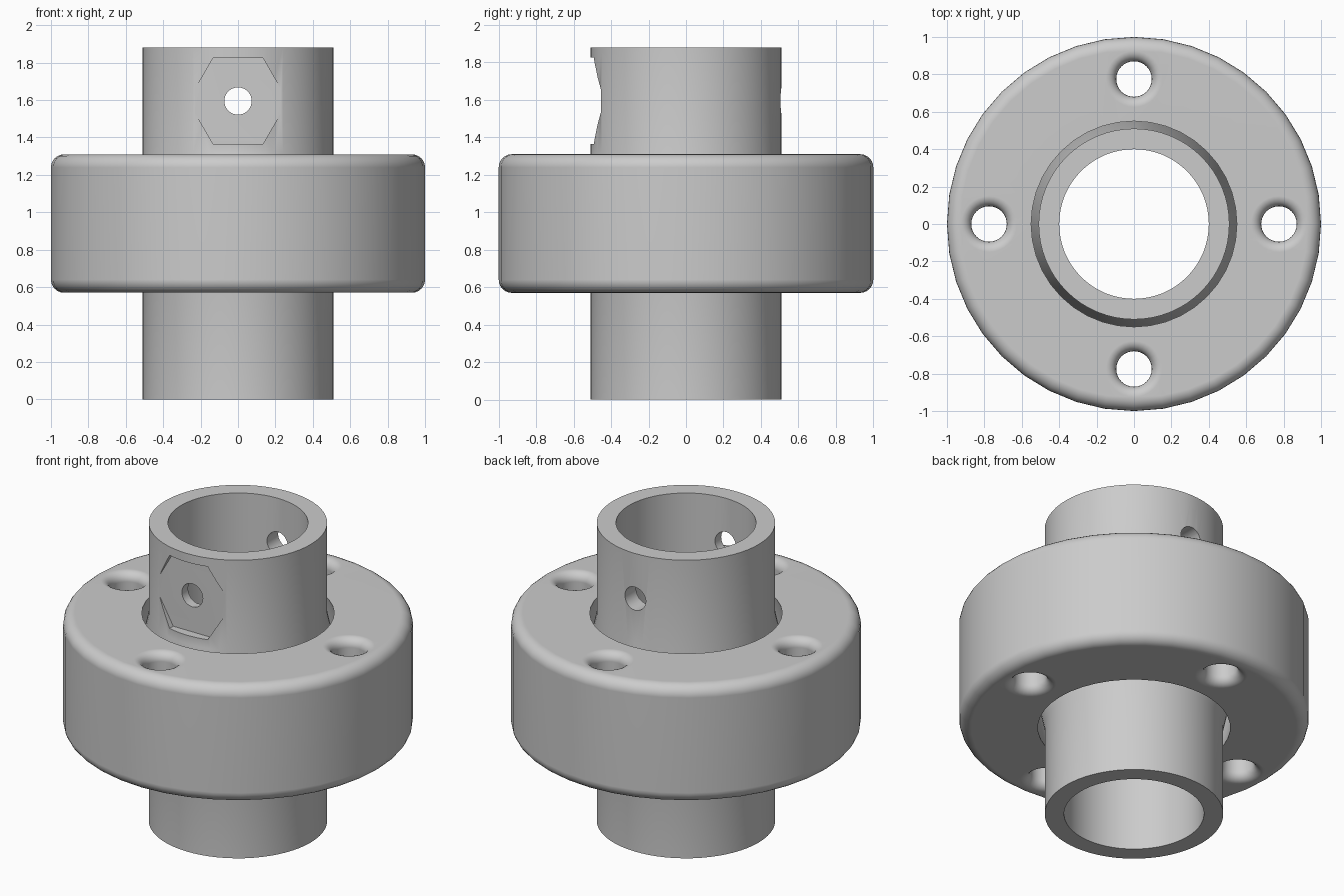
import bpy, bmesh
from math import sin, cos, pi
from mathutils import Matrix

cube = bpy.data.objects.get("Cube")
if cube:
    bpy.data.objects.remove(cube, do_unlink=True)

# Single grey material
grey = bpy.data.materials.new("plain_grey")
grey.use_nodes = True
colour = (0.6, 0.6, 0.6, 1)
grey.diffuse_color = colour
grey.node_tree.nodes["Principled BSDF"].inputs["Base Color"].default_value = colour


def lathe(name, profile, segs, ring=True, matrix=Matrix()):
    """Revolve (radius, z) points about z; a ring closes the loop, otherwise the ends are capped."""
    bm = bmesh.new()
    loops = [[bm.verts.new((r * cos(2 * pi * i / segs), r * sin(2 * pi * i / segs), z))
              for i in range(segs)] for r, z in profile]
    pairs = list(zip(loops, loops[1:]))
    if ring:
        pairs.append((loops[-1], loops[0]))
    else:
        bm.faces.new(loops[0])
        bm.faces.new(loops[-1])
    for a, b in pairs:
        for i in range(segs):
            j = (i + 1) % segs
            bm.faces.new((a[i], a[j], b[j], b[i]))
    bmesh.ops.recalc_face_normals(bm, faces=bm.faces)
    bmesh.ops.transform(bm, matrix=matrix, verts=bm.verts)
    mesh = bpy.data.meshes.new(name)
    bm.to_mesh(mesh)
    bm.free()
    mesh.materials.append(grey)
    obj = bpy.data.objects.new(name, mesh)
    bpy.context.collection.objects.link(obj)
    return obj


def arc(cr, cz, radius, start, end, steps=6):
    angles = [start + (end - start) * i / steps for i in range(steps + 1)]
    return [(cr + radius * cos(a), cz + radius * sin(a)) for a in angles]


def cut_and_shade(obj, cutters):
    for cutter in cutters:
        mod = obj.modifiers.new("cut", 'BOOLEAN')
        mod.operation, mod.solver, mod.object = 'DIFFERENCE', 'EXACT', cutter
    bpy.context.view_layer.update()
    graph = bpy.context.evaluated_depsgraph_get()
    mesh = bpy.data.meshes.new_from_object(obj.evaluated_get(graph))
    obj.modifiers.clear()
    obj.data = mesh
    for cutter in cutters:
        bpy.data.objects.remove(cutter, do_unlink=True)
    bpy.ops.object.select_all(action='DESELECT')
    obj.select_set(True)
    bpy.context.view_layer.objects.active = obj
    bpy.ops.object.shade_smooth_by_angle(angle=pi / 6)
    normals = obj.modifiers.new("even_shading", 'WEIGHTED_NORMAL')
    normals.keep_sharp = True


BOTTOM, TOP, MID = 0.57, 1.31, 0.94
EDGE = 0.07

# Flange: rounded outer rim, grooved bore
flange = lathe("flange",
               [(0.55, BOTTOM)] + arc(1 - EDGE, BOTTOM + EDGE, EDGE, -pi / 2, 0)
               + arc(1 - EDGE, TOP - EDGE, EDGE, 0, pi / 2)
               + [(0.55, TOP), (0.63, MID)], 40)

# Four bolt holes with rounded mouths
HOLE, LIP = 0.095, 0.055
mouth = HOLE + LIP
hole_profile = ([(mouth, BOTTOM - 0.1)]
                + arc(mouth, BOTTOM + LIP, LIP, 1.5 * pi, pi)
                + arc(mouth, TOP - LIP, LIP, pi, pi / 2)
                + [(mouth, TOP + 0.1)])
bolt_holes = []
for k in range(4):
    spot = Matrix.Rotation(k * pi / 2, 4, 'Z') @ Matrix.Translation((0.775, 0, 0))
    bolt_holes.append(lathe("bolt_hole_cutter", hole_profile, 32, False, spot))
cut_and_shade(flange, bolt_holes)

# Tube: straight ends, shallow ridge held inside the flange groove
tube = lathe("tube",
             [(0.4, 0), (0.51, 0), (0.51, BOTTOM), (0.59, MID), (0.51, TOP),
              (0.51, 1.88), (0.4, 1.88)], 64)

# Hexagonal nut pocket in the front, and a pin hole through both walls
sideways = Matrix.Translation((0, 0, 1.595)) @ Matrix.Rotation(pi / 2, 4, 'X')
nut_pocket = lathe("nut_pocket_cutter", [(0.266, 0.455), (0.266, 0.7)], 6, False, sideways)
pin_hole = lathe("pin_hole_cutter", [(0.073, -0.8), (0.073, 0.8)], 32, False, sideways)
cut_and_shade(tube, [nut_pocket, pin_hole])
